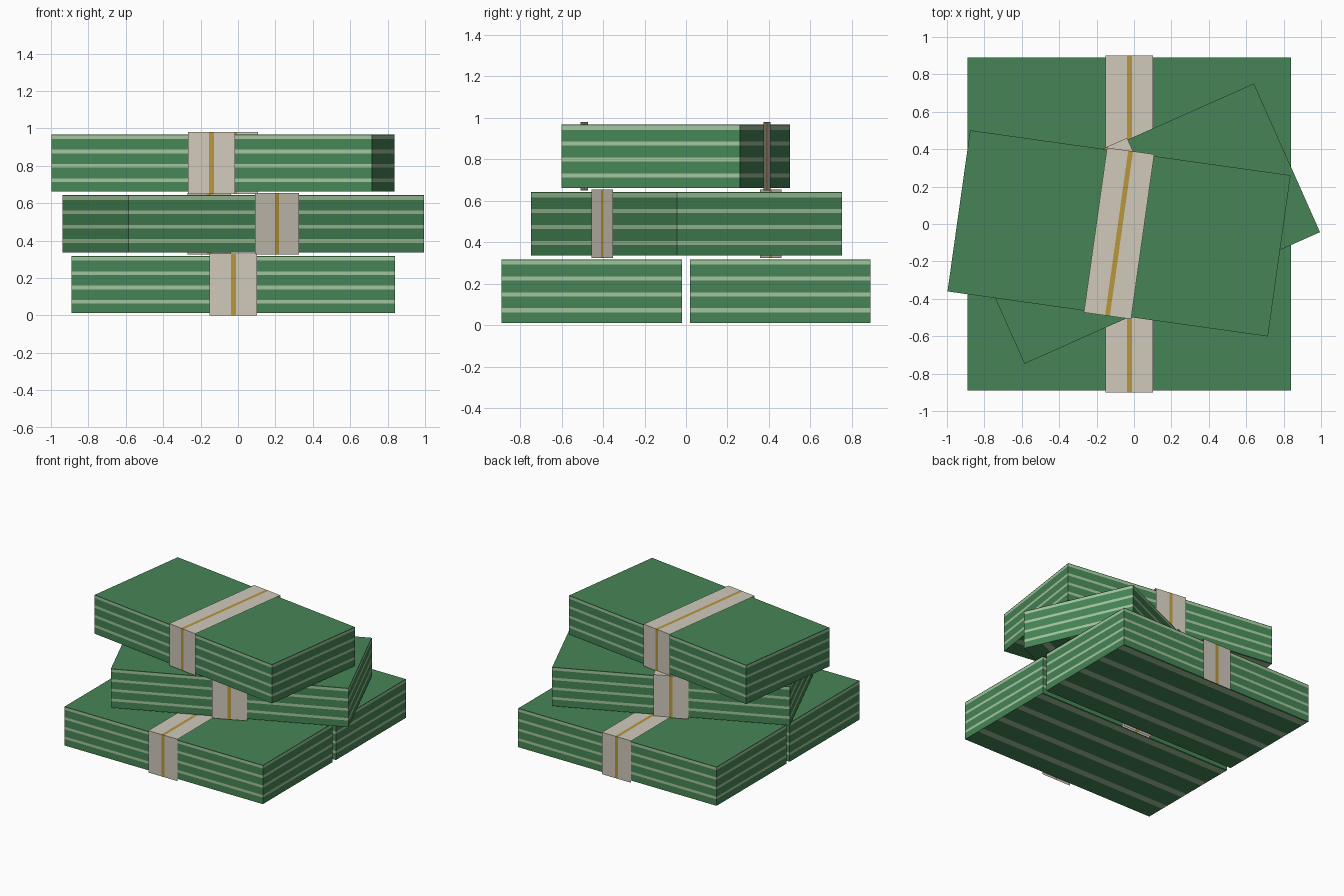
import bpy, bmesh, math
from mathutils import Vector

if "Cube" in bpy.data.objects:
    bpy.data.objects.remove(bpy.data.objects["Cube"])

def material(name, rgb):
    m = bpy.data.materials.new(name)
    m.diffuse_color = (*rgb, 1)
    m.use_nodes = True
    m.node_tree.nodes["Principled BSDF"].inputs["Base Color"].default_value = m.diffuse_color
    return m

GREEN = material("note_green", (0.061, 0.235, 0.092))
PALE = material("pale_green", (0.37, 0.56, 0.34))
PAPER = material("band_paper", (0.64, 0.59, 0.50))
GOLD = material("band_gold", (0.48, 0.31, 0.045))

L, W, H = 1.73, 0.87, 0.306      # note bundle size
BASE, BAND_H, STEP = 0.012, 0.33, 0.325
LAYERS = 4                       # printed stripes per face
BAND_W, GOLD_W, OUT = 0.255, 0.026, 0.01


def quad(bm, pts, mat):
    f = bm.faces.new([bm.verts.new(p) for p in pts])
    f.material_index = mat
    return f


def striped(bm, origin, along, up):
    """Flat face split into layers, each with a pale stripe near its top."""
    o, a, u = Vector(origin), Vector(along), Vector(up)
    cuts = [0.0]
    for i in range(LAYERS):
        cuts += [(i + 0.67) / LAYERS, (i + 0.93) / LAYERS]
    cuts.append(1.0)
    for i, (s, t) in enumerate(zip(cuts, cuts[1:])):
        quad(bm, [o + u * s, o + a + u * s, o + a + u * t, o + u * t], i % 2)


def finish(bm, name, mats, loc, angle):
    bmesh.ops.remove_doubles(bm, verts=bm.verts, dist=1e-5)
    me = bpy.data.meshes.new(name)
    bm.to_mesh(me)
    bm.free()
    for m in mats:
        me.materials.append(m)
    ob = bpy.data.objects.new(name, me)
    ob.location = loc
    ob.rotation_euler.z = math.radians(angle)
    bpy.context.collection.objects.link(ob)


def bundle(name, loc, angle):
    x, y, z0, z1 = L / 2, W / 2, BASE, BASE + H
    # Stack of notes: striped sides and underside
    bm = bmesh.new()
    up = (0, 0, H)
    striped(bm, (-x, -y, z0), (L, 0, 0), up)
    striped(bm, (x, -y, z0), (0, W, 0), up)
    striped(bm, (x, y, z0), (-L, 0, 0), up)
    striped(bm, (-x, y, z0), (0, -W, 0), up)
    striped(bm, (x, -y, z0), (-L, 0, 0), (0, W, 0))
    # Top face with a pale inset border
    top = quad(bm, [(-x, -y, z1), (x, -y, z1), (x, y, z1), (-x, y, z1)], 0)
    bm.normal_update()
    bmesh.ops.inset_region(bm, faces=[top], thickness=0.052)
    ring = bmesh.ops.inset_region(bm, faces=[top], thickness=0.028)
    for f in ring["faces"]:
        f.material_index = 1
    top.material_index = 0
    finish(bm, name + "_notes", [GREEN, PALE], loc, angle)

    # Paper band over front, top and back, with a gold centre line
    bm = bmesh.new()
    yo = y + OUT
    path = [(-yo, 0), (-yo, BAND_H), (yo, BAND_H), (yo, 0)]
    xs = [-BAND_W / 2, -GOLD_W / 2, GOLD_W / 2, BAND_W / 2]
    for (ya, za), (yb, zb) in zip(path, path[1:]):
        for i in range(3):
            a, b = xs[i], xs[i + 1]
            quad(bm, [(a, ya, za), (b, ya, za), (b, yb, zb), (a, yb, zb)], i % 2)
    finish(bm, name + "_band", [PAPER, GOLD], loc, angle)


# Two bundles side by side, then two turned ones on top
bundle("bottom_front", (-0.025, -0.455, 0), 0)
bundle("bottom_back", (-0.025, 0.455, 0), 0)
bundle("middle", (0.0275, 0.002, STEP), 24)
bundle("top", (-0.08, -0.05, STEP * 2), -8)
